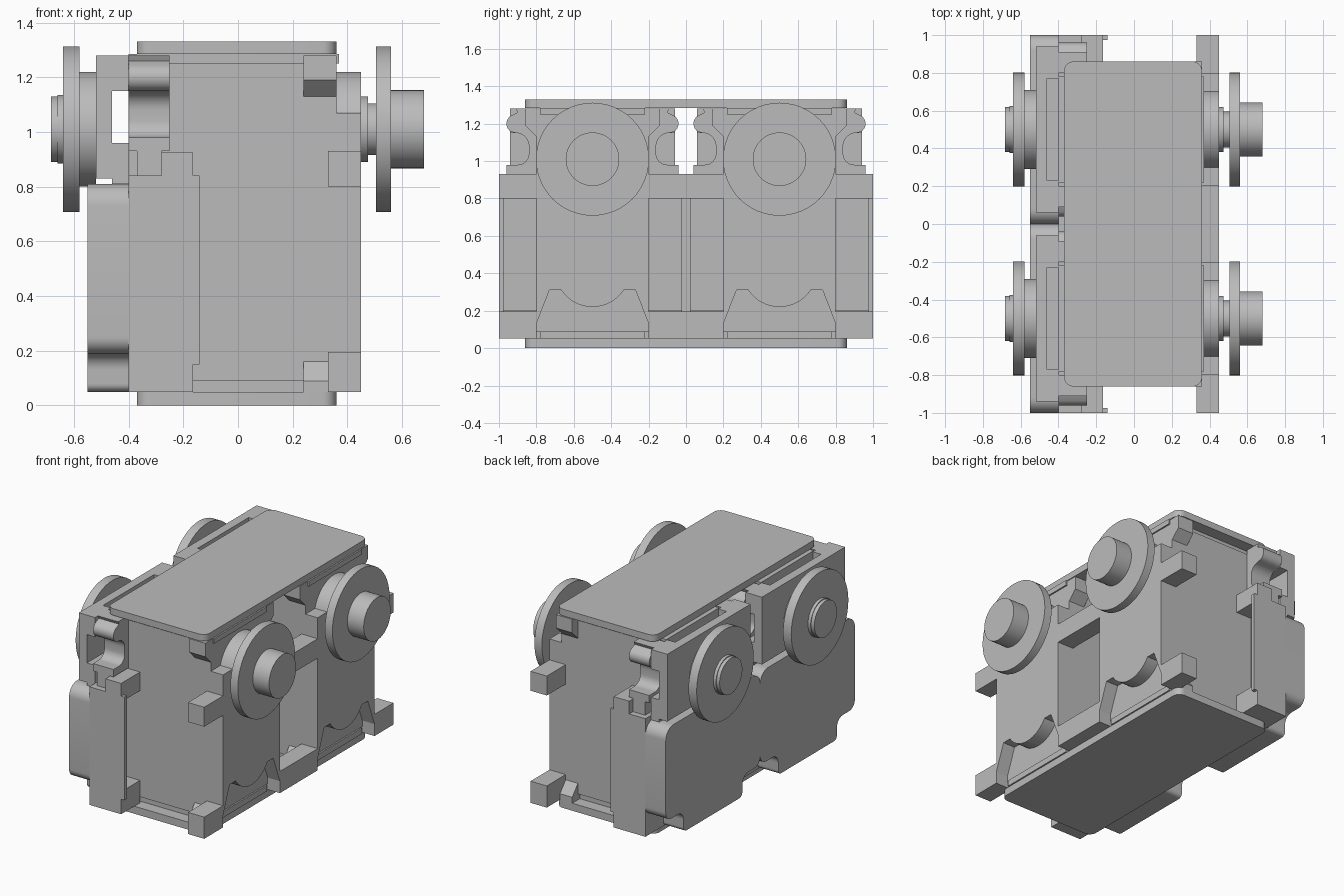
import bpy, bmesh, math
from mathutils import Vector

if "Cube" in bpy.data.objects:
    bpy.data.objects.remove(bpy.data.objects["Cube"], do_unlink=True)

GREY = (0.5, 0.5, 0.5, 1)
mat = bpy.data.materials.new("plain_grey")
mat.use_nodes = True
mat.diffuse_color = GREY
mat.node_tree.nodes["Principled BSDF"].inputs["Base Color"].default_value = GREY


def finish(name, bm):
    bmesh.ops.recalc_face_normals(bm, faces=bm.faces)
    mesh = bpy.data.meshes.new(name)
    bm.to_mesh(mesh)
    bm.free()
    mesh.materials.append(mat)
    ob = bpy.data.objects.new(name, mesh)
    bpy.context.collection.objects.link(ob)
    bpy.ops.object.select_all(action="DESELECT")
    ob.select_set(True)
    bpy.context.view_layer.objects.active = ob
    bpy.ops.object.shade_smooth_by_angle(angle=math.radians(32))
    return ob


def extrude(name, points, axis, lo, hi):
    """Extrude a 2D outline: axis 'x' takes (y, z), 'y' takes (x, z), 'z' takes (x, y)."""
    place = {"x": lambda a, b: (lo, a, b), "y": lambda a, b: (a, lo, b),
             "z": lambda a, b: (a, b, lo)}[axis]
    move = Vector([(hi - lo) * (axis == k) for k in "xyz"])
    bm = bmesh.new()
    face = bm.faces.new([bm.verts.new(place(a, b)) for a, b in points])
    new = bmesh.ops.extrude_face_region(bm, geom=[face])["geom"]
    bmesh.ops.translate(bm, vec=move, verts=[g for g in new if isinstance(g, bmesh.types.BMVert)])
    return finish(name, bm)


def box(name, x0, x1, y0, y1, z0, z1):
    return extrude(name, [(x0, y0), (x1, y0), (x1, y1), (x0, y1)], "z", z0, z1)


def arc(cx, cz, r, start, end, n=8):
    angles = [math.radians(start + (end - start) * i / n) for i in range(n + 1)]
    return [(cx + r * math.cos(a), cz + r * math.sin(a)) for a in angles]


def disc(name, y, r, x0, x1):
    return extrude(name, arc(y, AXLE, r, 0, 360, 48)[:-1], "x", x0, x1)


AXLE = 1.01

# top and bottom plates with rounded corners
corners = (arc(0.31, 0.81, 0.05, 0, 90) + arc(-0.32, 0.81, 0.05, 90, 180)
           + arc(-0.32, -0.81, 0.05, 180, 270) + arc(0.31, -0.81, 0.05, 270, 360))
extrude("top_plate", corners, "z", 1.285, 1.33)
extrude("bottom_plate", corners, "z", 0, 0.05)

# outlines mirrored about the module centre
shell_half = ([(0, 0.05)] + arc(0.28, 0.08, 0.03, 270, 360)
              + arc(0.37, 0.13, 0.06, 180, 90) + arc(0.44, 0.25, 0.06, 270, 360)
              + arc(0.42, 0.73, 0.08, 0, 90))
side_half = ([(0, 0.22)] + arc(0, 0.42, 0.2, 280, 327) + [(0.23, 0.31), (0.3, 0.13), (0.3, 1.07)]
             + arc(0, AXLE, 0.21, 17, 90, 14))
nose = ([(0.3, 1.28), (0.41, 1.28), (0.40, 1.26)] + arc(0.41, 1.2, 0.05, 60, -60)
        + arc(0.41, 1.08, 0.07, 90, 180) + arc(0.40, 1.04, 0.06, 180, 270)
        + [(0.46, 0.98), (0.46, 0.93), (0.3, 0.93)])


def shifted(points, yc, s=1):
    return [(yc + s * a, b) for a, b in points]


def both(half, yc):
    return shifted(half, yc) + shifted(half[::-1], yc, -1)


for yc, tag in ((-0.5, "front"), (0.5, "rear")):
    # central body and its cap
    box(tag + "_body", -0.4, 0.36, yc - 0.3, yc + 0.3, 0.09, 1.25)
    box(tag + "_body_cap", -0.4, 0.37, yc - 0.28, yc + 0.28, 1.25, 1.285)
    box(tag + "_body_base", -0.4, 0.37, yc - 0.28, yc + 0.28, 0.05, 0.09)

    # scalloped side plate and raised backing
    extrude(tag + "_side_plate", both(side_half, yc), "x", 0.36, 0.45)

    # outer shell on the right-hand side
    extrude(tag + "_shell", both(shell_half, yc), "x", -0.55, -0.4)

    # bearing plate with rails leaving a slot behind it
    box(tag + "_bearing_plate", -0.52, -0.46, yc - 0.44, yc + 0.44, 0.83, 1.28)
    box(tag + "_lower_rail", -0.46, -0.4, yc - 0.44, yc + 0.44, 0.81, 0.96)

    # left wheel and stepped axle
    disc(tag + "_left_wheel", yc, 0.302, 0.505, 0.56)
    disc(tag + "_left_hub", yc, 0.143, 0.56, 0.68)
    disc(tag + "_left_collar", yc, 0.12, 0.45, 0.475)
    disc(tag + "_left_axle", yc, 0.095, 0.475, 0.505)

    # right wheel and stepped axle
    disc(tag + "_right_bearing", yc, 0.21, -0.58, -0.52)
    disc(tag + "_right_wheel", yc, 0.302, -0.64, -0.58)
    disc(tag + "_right_collar", yc, 0.125, -0.66, -0.64)
    disc(tag + "_right_axle", yc, 0.12, -0.683, -0.66)

    # parts repeated at each end of the module
    for s, end in ((-1, "a"), (1, "b")):
        def end_box(name, x0, x1, u0, u1, z0, z1):
            ys = sorted((yc + s * u0, yc + s * u1))
            return box(f"{tag}_{name}_{end}", x0, x1, *ys, z0, z1)

        # square feet on the left side
        end_box("lower_foot", 0.33, 0.45, 0.3, 0.5, 0.05, 0.195)
        end_box("upper_foot", 0.33, 0.45, 0.3, 0.5, 0.8, 0.93)

        # channel post: core, end blocks and cover
        end_box("post_core", -0.4, -0.28, 0.3, 0.48, 0.19, 0.8)
        end_box("post_foot", -0.4, -0.165, 0.3, 0.5, 0.05, 0.2)
        end_box("post_head", -0.4, -0.165, 0.3, 0.5, 0.8, 0.84)
        end_box("post_step", -0.28, -0.165, 0.3, 0.5, 0.84, 0.925)
        end_box("post_cover", -0.4, -0.14, 0.475, 0.5, 0.15, 0.84)
        end_box("latch_block", -0.37, -0.28, 0.3, 0.46, 0.8, 0.98)
        end_box("upper_rail", -0.46, -0.4, 0.27, 0.44, 1.15, 1.28)

        # curved latch nose
        extrude(f"{tag}_latch_nose_{end}", shifted(nose, yc, s), "x", -0.4, -0.25)

        # small hooks near the top and bottom of the body
        hook = [(0.28, 1.28), (0.36, 1.28), (0.36, 1.19), (0.3, 1.13), (0.28, 1.13)]
        extrude(f"{tag}_top_hook_{end}", shifted(hook, yc, s), "x", 0.24, 0.36)
        clip = [(0.28, 0.05), (0.36, 0.05), (0.36, 0.09), (0.3, 0.16), (0.28, 0.16)]
        extrude(f"{tag}_bottom_clip_{end}", shifted(clip, yc, s), "x", 0.24, 0.33)
